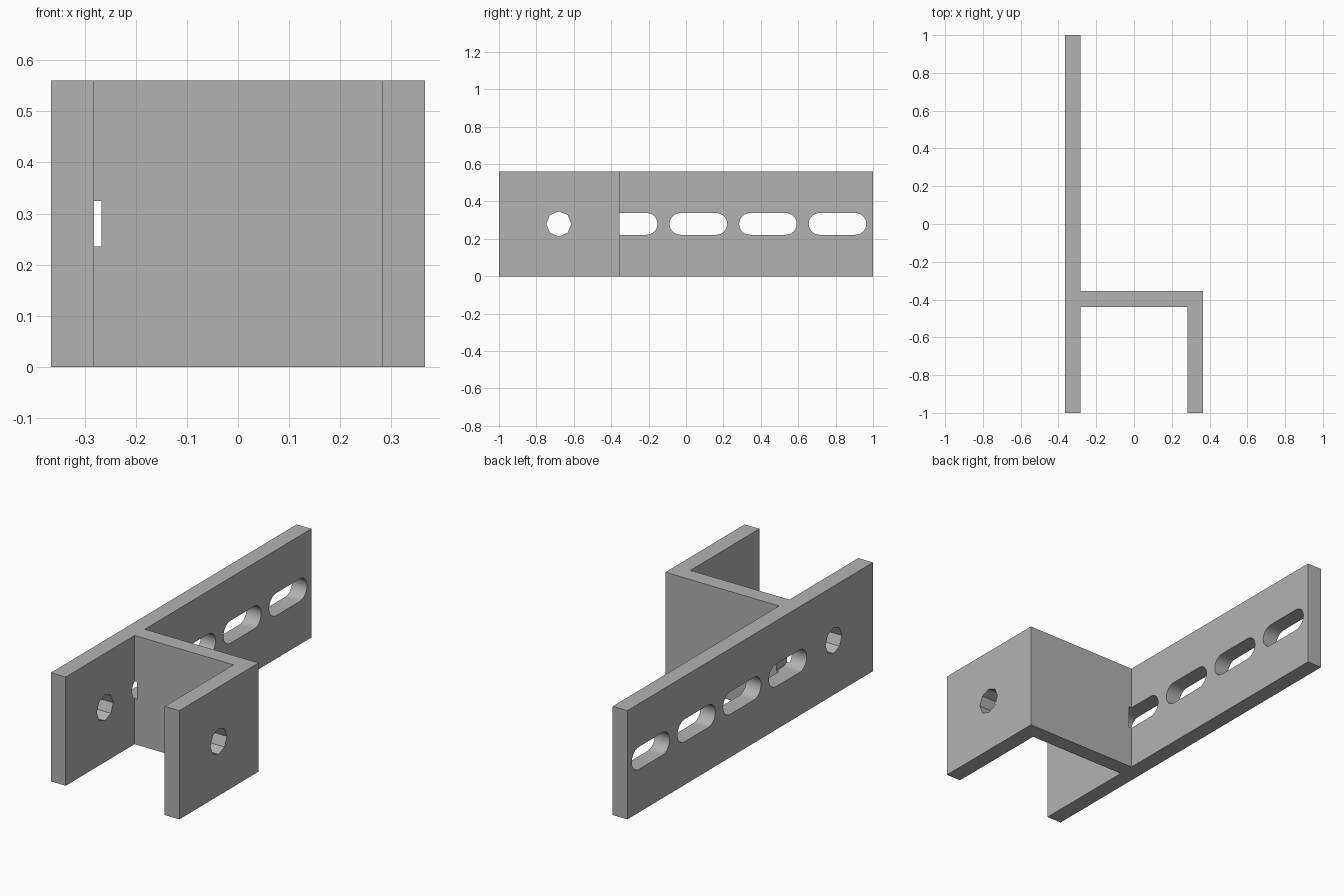
import bpy, bmesh, math
from mathutils import Vector

cube = bpy.data.objects.get("Cube")
if cube:
    bpy.data.objects.remove(cube, do_unlink=True)

HEIGHT = 0.56
HALF_W = 0.366      # outer half width
WALL = 0.084        # plate thickness
WEB_BACK = -0.355   # rear face of the cross web
MID_Z = HEIGHT / 2

grey = bpy.data.materials.new("plain grey")
grey.use_nodes = True
colour = (0.448, 0.448, 0.448, 1)
grey.diffuse_color = colour
grey.node_tree.nodes["Principled BSDF"].inputs["Base Color"].default_value = colour


def prism(name, outline, direction):
    """Extrude a closed outline of 3D points along a direction."""
    bm = bmesh.new()
    face = bm.faces.new([bm.verts.new(p) for p in outline])
    new = bmesh.ops.extrude_face_region(bm, geom=[face])["geom"]
    moved = [v for v in new if isinstance(v, bmesh.types.BMVert)]
    bmesh.ops.translate(bm, verts=moved, vec=Vector(direction))
    bmesh.ops.recalc_face_normals(bm, faces=bm.faces)
    mesh = bpy.data.meshes.new(name)
    bm.to_mesh(mesh)
    bm.free()
    mesh.materials.append(grey)
    obj = bpy.data.objects.new(name, mesh)
    bpy.context.collection.objects.link(obj)
    return obj


def slot_outline(x, y, half_length, radius, steps=16):
    """Rounded slot in the yz plane."""
    points = []
    for side in (1, -1):
        for i in range(steps + 1):
            a = math.pi * (i / steps - 0.5)
            points.append((x, y + side * (half_length - radius + radius * math.cos(a)),
                           MID_Z + side * radius * math.sin(a)))
    return points


def octagon_outline(x, y, radius):
    return [(x, y + radius * math.cos(i * math.pi / 4),
             MID_Z + radius * math.sin(i * math.pi / 4)) for i in range(8)]


# Bracket body: long plate, cross web and short arm in one extruded profile
inner = HALF_W - WALL
web_front = WEB_BACK - WALL
profile = [(-HALF_W, -1), (-inner, -1), (-inner, web_front), (inner, web_front),
           (inner, -1), (HALF_W, -1), (HALF_W, WEB_BACK), (-inner, WEB_BACK),
           (-inner, 1), (-HALF_W, 1)]
bracket = prism("bracket", [(x, y, 0) for x, y in profile], (0, 0, HEIGHT))

# Slots in the long plate; the first one also bites into the web
cutters = []
slot_start = -HALF_W - 0.05
for i in range(4):
    cutters.append(prism("slot_cutter", slot_outline(slot_start, -0.306 + 0.372 * i, 0.154, 0.058),
                         (-0.267 - slot_start, 0, 0)))

# Bolt hole through both arms
cutters.append(prism("bolt_hole_cutter", octagon_outline(-0.5, -0.68, 0.067), (1, 0, 0)))

bpy.context.view_layer.objects.active = bracket
bracket.select_set(True)
for cutter in cutters:
    cutter.hide_render = True
    cut = bracket.modifiers.new("cut", "BOOLEAN")
    cut.operation = "DIFFERENCE"
    cut.solver = "EXACT"
    cut.object = cutter
    bpy.ops.object.modifier_apply(modifier=cut.name)
    bpy.data.objects.remove(cutter, do_unlink=True)

bpy.ops.object.shade_smooth_by_angle(angle=math.radians(30))
